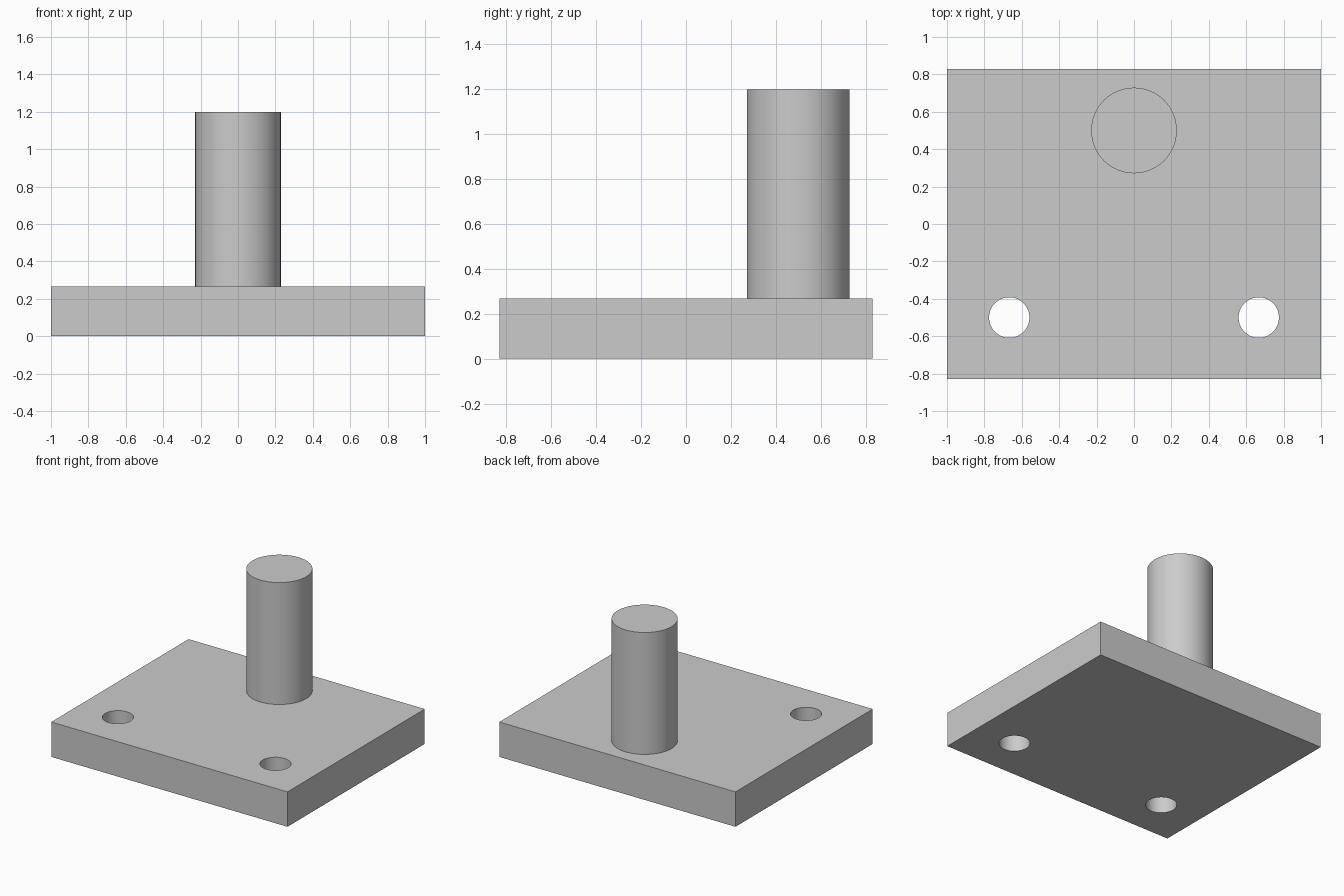
import bpy
import math

cube = bpy.data.objects.get("Cube")
if cube:
    bpy.data.objects.remove(cube, do_unlink=True)

WIDTH, DEPTH, THICK = 2.0, 1.66, 0.267
POST_TOP, POST_RADIUS, POST_Y = 1.2, 0.229, 0.5
HOLE_RADIUS, HOLE_X, HOLE_Y = 0.108, 0.667, -0.5

# Single grey finish
grey = bpy.data.materials.new("plain grey")
grey.use_nodes = True
colour = (0.6, 0.6, 0.6, 1.0)
grey.diffuse_color = colour
grey.node_tree.nodes["Principled BSDF"].inputs["Base Color"].default_value = colour


def cylinder(name, radius, x, y, bottom, top):
    bpy.ops.mesh.primitive_cylinder_add(
        vertices=64, radius=radius, depth=top - bottom,
        location=(x, y, (bottom + top) / 2))
    obj = bpy.context.object
    obj.name = name
    obj.data.materials.append(grey)
    return obj


def smooth(obj):
    bpy.ops.object.select_all(action="DESELECT")
    obj.select_set(True)
    bpy.context.view_layer.objects.active = obj
    bpy.ops.object.shade_smooth_by_angle(angle=math.radians(30))


# Base plate
bpy.ops.mesh.primitive_cube_add(size=1, location=(0, 0, THICK / 2))
plate = bpy.context.object
plate.name = "base_plate"
plate.scale = (WIDTH, DEPTH, THICK)
bpy.ops.object.transform_apply(location=False, rotation=False, scale=True)
plate.data.materials.append(grey)

# Two through holes near the front corners
for side, label in ((1, "left"), (-1, "right")):
    cutter = cylinder(label + "_hole_cutter", HOLE_RADIUS, side * HOLE_X, HOLE_Y,
                      -0.1, THICK + 0.1)
    cutter.hide_render = True
    cut = plate.modifiers.new(label + "_hole", "BOOLEAN")
    cut.operation = "DIFFERENCE"
    cut.solver = "EXACT"
    cut.object = cutter
    bpy.context.view_layer.objects.active = plate
    bpy.ops.object.modifier_apply(modifier=cut.name)
    bpy.data.objects.remove(cutter, do_unlink=True)
smooth(plate)

# Upright post near the back edge
post = cylinder("post", POST_RADIUS, 0, POST_Y, THICK, POST_TOP)
smooth(post)
